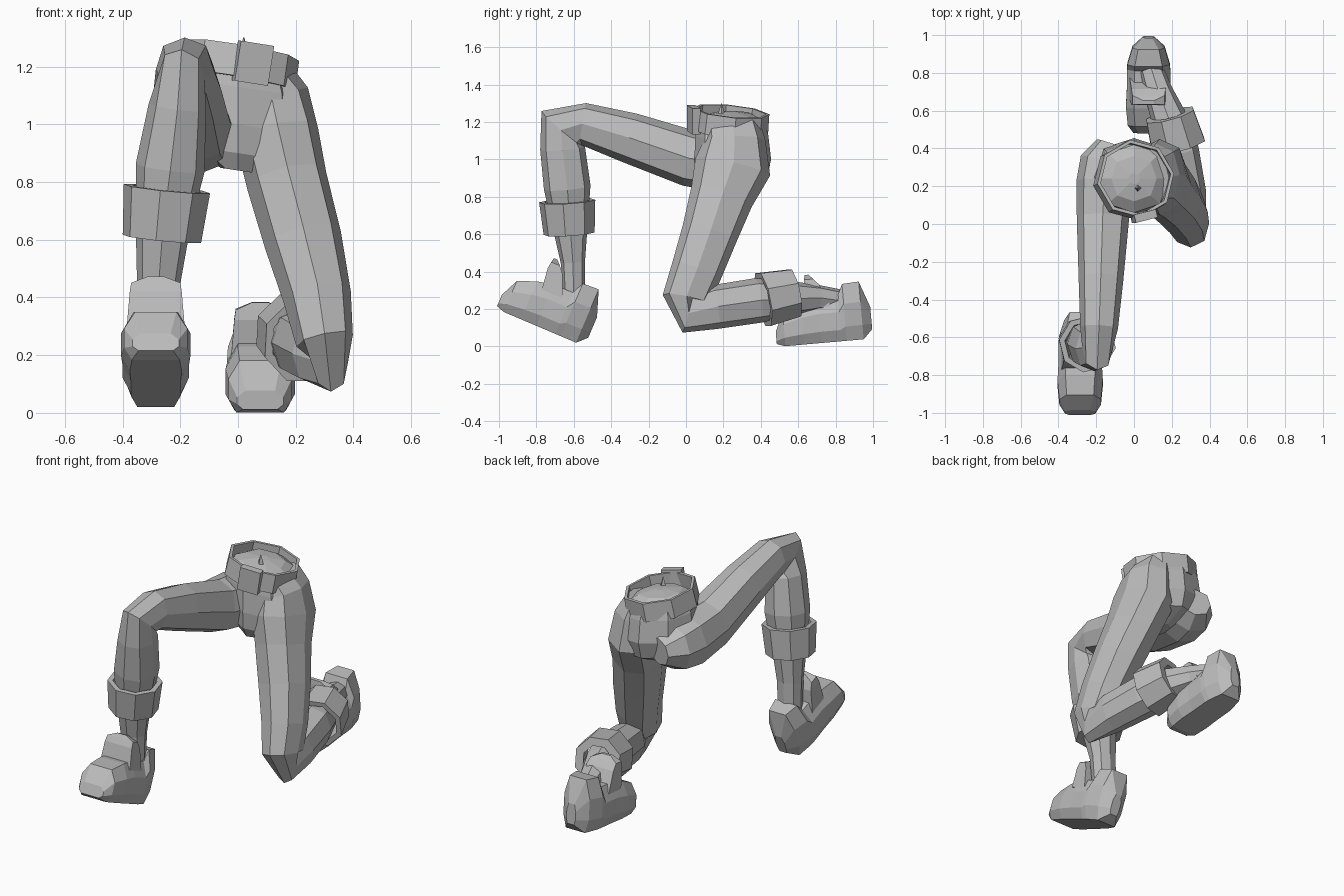
import bpy, bmesh, math
from mathutils import Vector, Matrix

if "Cube" in bpy.data.objects:
    bpy.data.objects.remove(bpy.data.objects["Cube"])

mat = bpy.data.materials.new("plain grey")
mat.diffuse_color = (0.5, 0.5, 0.5, 1)
mat.use_nodes = True
mat.node_tree.nodes["Principled BSDF"].inputs["Base Color"].default_value = mat.diffuse_color


def skin(name, rings, matrix=Matrix(), closed=False):
    """Join a row of equal-sized point rings with quads; cap the ends or loop back round."""
    bm = bmesh.new()
    vs = [[bm.verts.new(matrix @ Vector(p)) for p in r] for r in rings]
    n = len(vs[0])
    pairs = list(zip(vs, vs[1:] + vs[:1])) if closed else list(zip(vs, vs[1:]))
    for a, b in pairs:
        for i in range(n):
            j = (i + 1) % n
            bm.faces.new((a[i], a[j], b[j], b[i]))
    if not closed:
        bm.faces.new(vs[0])
        bm.faces.new(vs[-1])
    bmesh.ops.recalc_face_normals(bm, faces=bm.faces)
    me = bpy.data.meshes.new(name)
    bm.to_mesh(me)
    bm.free()
    me.materials.append(mat)
    ob = bpy.data.objects.new(name, me)
    bpy.context.collection.objects.link(ob)
    return ob


# Eight-sided section, slightly squared
OCT = [(1, 0), (.74, .74), (0, 1), (-.74, .74), (-1, 0), (-.74, -.74), (0, -1), (.74, -.74)]


def limb(name, path):
    """Path rows: x, y, z, half width, half depth."""
    c = [Vector(p[:3]) for p in path]
    rings = []
    for i, p in enumerate(path):
        t = (c[min(i + 1, len(c) - 1)] - c[max(i - 1, 0)]).normalized()
        side = Vector((1, 0, 0))
        side = (side - t * side.dot(t)).normalized()
        deep = t.cross(side)
        rings.append([c[i] + side * a * p[3] + deep * b * p[4] for a, b in OCT])
    return skin(name, rings)


def band(name, centre, axis, r_low, r_top, thick_low, thick_top, h, sides=8):
    """Hollow faceted band around an axis."""
    m = Matrix.Translation(centre) @ Vector(axis).to_track_quat('Z', 'Y').to_matrix().to_4x4()

    def ring(r, z):
        return [(r * math.cos(math.tau * (k + .5) / sides),
                 r * math.sin(math.tau * (k + .5) / sides), z) for k in range(sides)]
    return skin(name, [ring(r_low, -h / 2), ring(r_top, h / 2),
                       ring(r_top - thick_top, h / 2), ring(r_low - thick_low, -h / 2)],
                m, closed=True)


def shoe(name, heel, pitch):
    """Local frame: toe along -y, sole on z = 0, origin under the heel."""
    m = Matrix.Translation(heel) @ Matrix.Rotation(math.radians(pitch), 4, 'X')
    # distance to toe, low, high, half width
    rows = [(-.05, .05, .17, .03), (0, 0, .31, .085), (.09, 0, .305, .112), (.12, 0, .24, .115),
            (.23, 0, .24, .115), (.32, 0, .22, .12), (.42, .0, .18, .11), (.465, .015, .08, .08)]
    rings = []
    for u, lo, hi, w in rows:
        h = hi - lo
        rings.append([(w * a, -u, lo + h * b) for a, b in
                      ((.75, 0), (1, .25), (1, .65), (.65, 1), (-.65, 1), (-1, .65), (-1, .25), (-.75, 0))])
    skin(name, rings, m)
    # Tongue flap rising in front of the ankle
    flap = [(.19, .16, .28, .10), (.31, .21, .295, .09), (.345, .24, .29, .085), (.37, .265, .285, .03)]
    skin(name + "_tongue", [[(-w, -a, n), (w, -a, n), (w, -b, n), (-w, -b, n)]
                            for n, a, b, w in flap], m)


# Front leg: thigh forward, shin down
limb("front_leg", [
    (-.11, .42, .97, .09, .08), (-.14, .33, .975, .145, .14), (-.155, .22, .98, .15, .16),
    (-.165, .02, 1.005, .138, .15),
    (-.175, -.3, 1.115, .118, .135), (-.185, -.55, 1.19, .10, .112),
    (-.195, -.662, 1.165, .08, .145), (-.21, -.66, 1.06, .10, .12),
    (-.235, -.635, .85, .12, .125), (-.26, -.62, .65, .095, .095),
    (-.275, -.605, .45, .075, .065), (-.28, -.6, .27, .07, .06)])

# Rear leg: thigh down, shin trailing back
limb("rear_leg", [
    (.09, .25, 1.17, .10, .15), (.115, .26, 1.1, .13, .165), (.135, .25, .96, .145, .205),
    (.17, .19, .8, .14, .17), (.225, .125, .6, .135, .15), (.275, .055, .4, .118, .137),
    (.30, .0, .25, .10, .127), (.322, .01, .18, .06, .11), (.285, .15, .21, .10, .118),
    (.23, .38, .245, .115, .12), (.185, .56, .255, .095, .095),
    (.13, .7, .26, .075, .07), (.09, .82, .245, .065, .06)])

# Pelvis with a low domed top inside the belt
skin("pelvis", [[(x + a * hx, y + b * hy, z - .15 * a * hx) for a, b in OCT]
                for x, y, z, hx, hy in [
    (0, .19, .84, .06, .11), (0, .24, .9, .16, .19), (0, .25, 1.0, .22, .205),
    (0, .245, 1.13, .205, .195), (0, .24, 1.2, .185, .18), (0, .24, 1.24, .12, .12),
    (0, .24, 1.255, .03, .03)]])
skin("waist_fold", [[(.02 + a * r, .19 + b * r, z) for a, b in OCT[::2]]
                    for z, r in ((1.22, .025), (1.30, .002))])

# Belt and square buckle
band("belt", (0, .235, 1.203), (.17, .1, 1), .212, .208, .02, .018, .11)
buckle = (Matrix.Translation((.052, .042, 1.212)) @ Matrix.Rotation(math.radians(9), 4, 'Y')
          @ Matrix.Rotation(math.radians(14), 4, 'Z'))
skin("buckle", [[(-.06, y, -.07), (.06, y, -.07), (.06, y, .07), (-.06, y, .07)]
                for y in (-.022, .022)], buckle)

# Wide cuffs round both shins
band("front_cuff", (-.255, -.63, .69), (.1, -.06, 1), .138, .152, .05, .03, .175)
band("rear_cuff", (.212, .495, .268), (.26, -.95, -.2), .138, .155, .05, .03, .175)

# Shoes
shoe("front_shoe", (-.285, -.588, .02), -23)
shoe("rear_shoe", (.077, .95, .038), 5)
